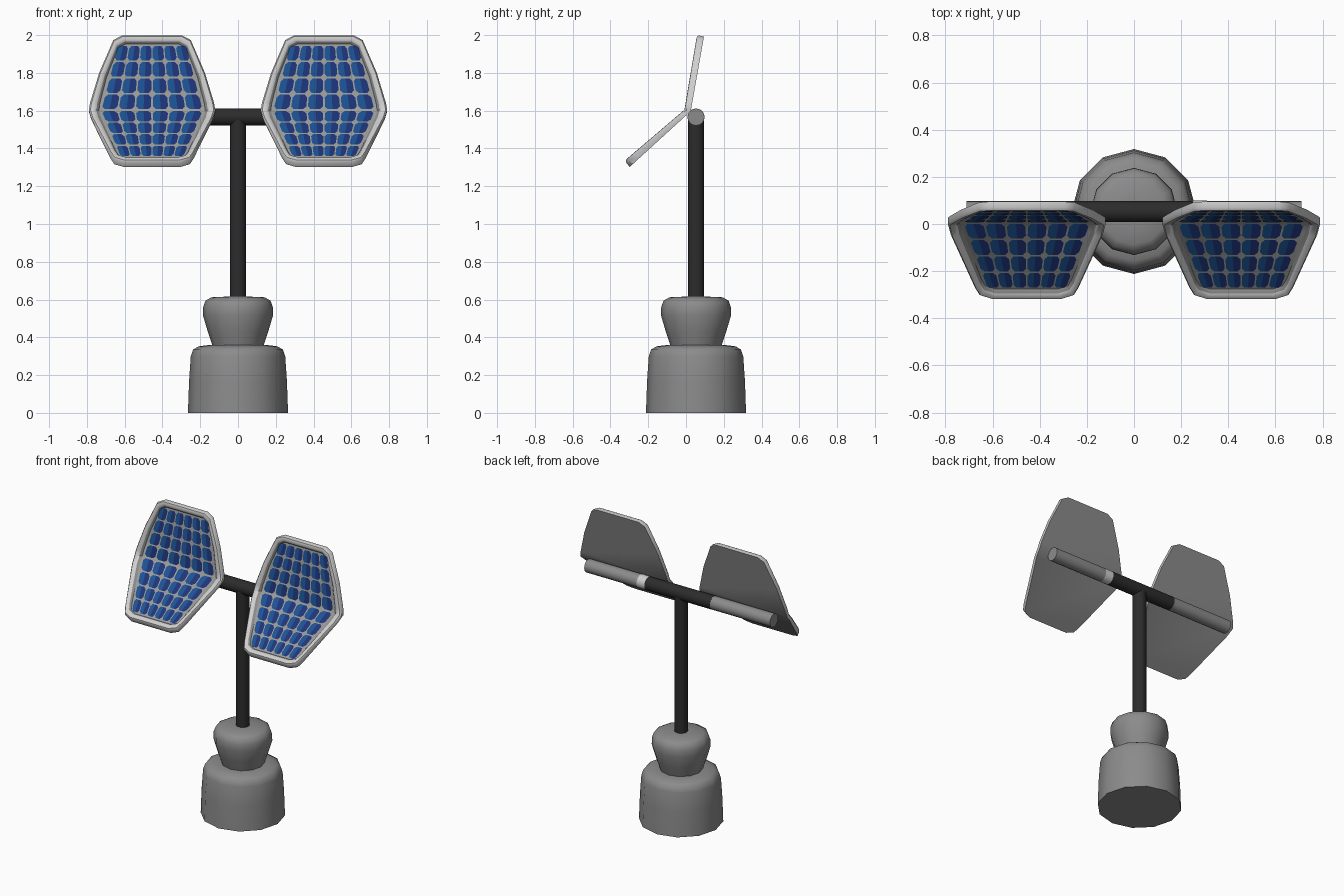
import bpy, bmesh, math
from mathutils import Vector, Matrix

if "Cube" in bpy.data.objects:
    bpy.data.objects.remove(bpy.data.objects["Cube"])

CY = 0.053  # depth of the pole axis


def mat(name, r, g, b):
    m = bpy.data.materials.new(name)
    m.diffuse_color = (r, g, b, 1)
    m.use_nodes = True
    m.node_tree.nodes["Principled BSDF"].inputs["Base Color"].default_value = m.diffuse_color
    return m


GREY = mat("mid grey", 0.26, 0.26, 0.26)
DARK = mat("dark metal", 0.025, 0.025, 0.025)
LIGHT = mat("light frame", 0.62, 0.62, 0.62)
BACKING = mat("cell backing grey", 0.33, 0.33, 0.32)
BLUE = mat("bright cell blue", 0.012, 0.085, 0.30)
NAVY = mat("deep cell blue", 0.012, 0.035, 0.19)


def finish(name, bm, mats, smooth=None):
    me = bpy.data.meshes.new(name)
    bm.to_mesh(me)
    bm.free()
    ob = bpy.data.objects.new(name, me)
    bpy.context.collection.objects.link(ob)
    for m in mats:
        me.materials.append(m)
    if smooth:
        bpy.ops.object.select_all(action='DESELECT')
        ob.select_set(True)
        bpy.context.view_layer.objects.active = ob
        bpy.ops.object.shade_smooth_by_angle(angle=math.radians(smooth))
    return ob


def lathe(name, profile, sides, m, smooth):
    bm = bmesh.new()
    rings = [[bm.verts.new((r * math.cos(2 * math.pi * i / sides),
                            CY + r * math.sin(2 * math.pi * i / sides), z))
              for i in range(sides)] for r, z in profile]
    for a, b in zip(rings, rings[1:]):
        for i in range(sides):
            j = (i + 1) % sides
            bm.faces.new((a[i], a[j], b[j], b[i]))
    bm.faces.new(rings[0][::-1])
    bm.faces.new(rings[-1])
    return finish(name, bm, [m], smooth)


def bar(name, x0, x1, r, m):
    bm = bmesh.new()
    bmesh.ops.create_cone(bm, cap_ends=True, segments=16, radius1=r, radius2=r, depth=x1 - x0,
                          matrix=Matrix.Translation(((x0 + x1) / 2, CY, 1.566))
                          @ Matrix.Rotation(math.pi / 2, 4, 'Y'))
    return finish(name, bm, [m], 40)


# base, collar and pole
lathe("base", [(0.265, 0), (0.259, 0.17), (0.25, 0.30), (0.238, 0.335), (0.21, 0.352), (0.15, 0.36)],
      12, GREY, 50)
lathe("pole_socket", [(0.135, 0.355), (0.16, 0.43), (0.185, 0.515), (0.184, 0.56), (0.172, 0.595),
                      (0.14, 0.612), (0.05, 0.616)], 12, GREY, 50)
lathe("pole", [(0.043, 0.60), (0.043, 1.56)], 16, DARK, 40)

# cross bar
bar("cross_bar", -0.25, 0.25, 0.0455, DARK)
bar("left_axle", -0.71, -0.25, 0.045, GREY)
bar("right_axle", 0.25, 0.71, 0.045, GREY)
bar("axle_collar", 0.25, 0.31, 0.0458, LIGHT)

# folded panel: s runs from 1 (top) through 0 (fold) to -1 (bottom), d from front to back
FRONT = [(-0.325, 1.335), (-0.008, 1.605), (0.058, 2.0)]
BACK = [(-0.298, 1.302), (0.025, 1.597), (0.095, 1.992)]


def point(x, s, d):
    def on(p):
        a, b = Vector(p[1]), Vector(p[2] if s > 0 else p[0])
        return a.lerp(b, abs(s))
    yz = on(FRONT).lerp(on(BACK), d)
    return (x, yz.x, yz.y)


HALF = [(0.16, 1), (0.205, 0.94), (0.28, 0.5), (0.328, 0.1), (0.335, 0),
        (0.322, -0.15), (0.22, -0.85), (0.20, -0.95), (0.15, -1)]
N = len(HALF)
OUTLINE = HALF + [(-x, s) for x, s in reversed(HALF)]
FOLD = HALF.index((0.335, 0))
# (x scale, s scale, depth) of each ring from the back edge to the recess
RINGS = [(1, 1, 1), (1, 1, 0.3), (0.975, 0.98, 0.03), (0.93, 0.95, 0.0),
         (0.88, 0.915, 0.15), (0.84, 0.89, 0.5)]


def panel(name, cx):
    bm = bmesh.new()
    rings = [[bm.verts.new(point(cx + x * (kx + (1 - kx) * 0.25 * abs(s)), s * ks, d))
              for x, s in OUTLINE] for kx, ks, d in RINGS]
    n = len(OUTLINE)
    for k, (a, b) in enumerate(zip(rings, rings[1:])):
        for i in range(n):
            j = (i + 1) % n
            f = bm.faces.new((a[i], a[j], b[j], b[i]))
            f.material_index = 1 if k == len(RINGS) - 2 else 0
    # flat back and recessed backing, each folded in two
    for ring, mi in ((rings[0], 1), (rings[-1], 2)):
        o = n - 1 - FOLD
        for loop in (ring[:FOLD + 1] + ring[o:], ring[FOLD:o + 1]):
            bm.faces.new(loop).material_index = mi
    bmesh.ops.recalc_face_normals(bm, faces=bm.faces)
    finish(name + "_frame", bm, [LIGHT, GREY, BACKING], 40)

    # solar cells: tapered grid of clipped squares, each in two blues
    bm = bmesh.new()
    cols, rows = 6, 4
    for sign, end in ((1, 0.182), (-1, 0.168)):
        for r in range(rows):
            for c in range(cols):
                def cell(u, v):
                    t = (r + v) / rows
                    w = 0.272 + (end - 0.272) * t
                    return bm.verts.new(point(cx + w * (2 * (c + u) / cols - 1),
                                              sign * (0.005 + 0.87 * t), 0.42))
                e, q = 0.05, 0.22
                left = [(0.5, e), (0.5, 1 - e), (q, 1 - e), (e, 1 - q), (e, q), (q, e)]
                for mi, pts in ((0, left), (1, [(1 - u, v) for u, v in left])):
                    f = bm.faces.new([cell(u, v) for u, v in pts])
                    f.material_index = mi
                    f.normal_update()
                    if f.normal.y > 0:
                        f.normal_flip()
    finish(name + "_cells", bm, [BLUE, NAVY])


panel("left_panel", -0.455)
panel("right_panel", 0.455)
